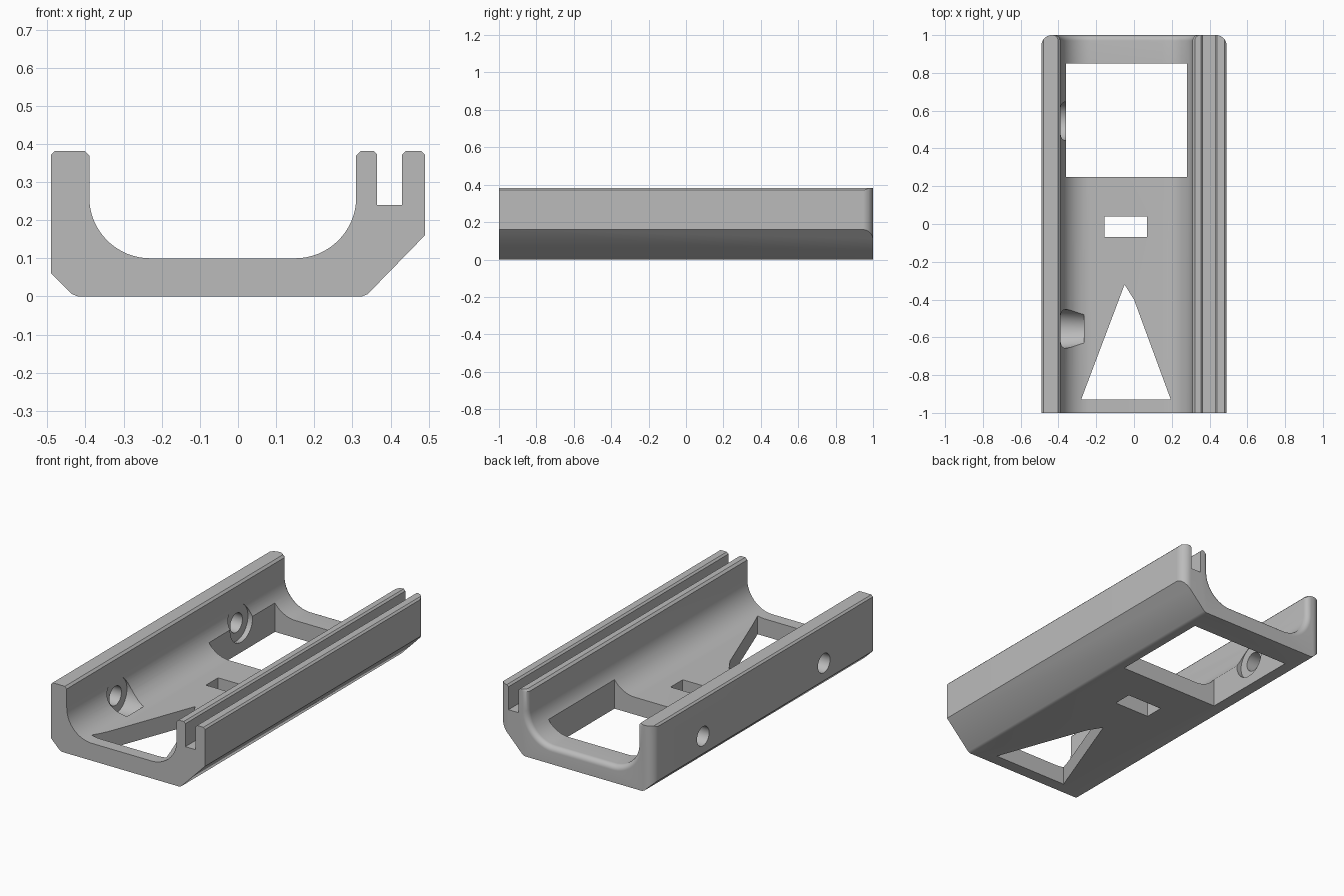
import bpy
from math import sin, cos, pi, radians
from mathutils import Matrix

cube = bpy.data.objects.get("Cube")
if cube:
    bpy.data.objects.remove(cube, do_unlink=True)

import bmesh


def loft(name, rings):
    """Closed solid through a series of matching point rings."""
    bm = bmesh.new()
    loops = [[bm.verts.new(p) for p in ring] for ring in rings]
    for a, b in zip(loops, loops[1:]):
        for i in range(len(a)):
            j = (i + 1) % len(a)
            bm.faces.new((a[i], a[j], b[j], b[i]))
    bm.faces.new(loops[0])
    bm.faces.new(loops[-1])
    bmesh.ops.recalc_face_normals(bm, faces=bm.faces)
    mesh = bpy.data.meshes.new(name)
    bm.to_mesh(mesh)
    bm.free()
    obj = bpy.data.objects.new(name, mesh)
    bpy.context.collection.objects.link(obj)
    return obj


def plan_prism(name, pts, z0, z1):
    return loft(name, [[(x, y, z) for x, y in pts] for z in (z0, z1)])


def arc(cx, cy, r, a0, a1, n=16):
    return [(cx + r * cos(radians(a0 + (a1 - a0) * i / n)),
             cy + r * sin(radians(a0 + (a1 - a0) * i / n))) for i in range(n + 1)]


def cone(name, x0, x1, r0, r1, y, z, n=40):
    ring = [2 * pi * i / n for i in range(n)]
    return loft(name, [[(x, y + r * cos(a), z + r * sin(a)) for a in ring]
                       for x, r in ((x0, r0), (x1, r1))])


def channel_profile(d):
    """Cradle section, grown outwards by d."""
    left, right, flare = -0.39 - d, 0.31 + d, 0.02
    return ([(left - flare, 0.5), (left - flare, 0.39), (left, 0.37)]
            + arc(-0.23, 0.26, 0.16 + d, 180, 270)
            + arc(0.15, 0.26, 0.16 + d, 270, 360)
            + [(right, 0.37), (right + flare, 0.39), (right + flare, 0.5)])


# Outer block with the narrow side groove and chamfered lower edges
c, top = 0.01, 0.382
section = [(-0.435, 0.006), (-0.42, 0), (0.325, 0), (0.34, 0.006),
           (0.49, 0.16), (0.49, top - c), (0.49 - c, top),
           (0.43 + c, top), (0.43, top - c), (0.43, 0.24),
           (0.365, 0.24), (0.365, top - c), (0.365 - c, top),
           (-0.49 + c, top), (-0.49, top - c), (-0.49, 0.06)]
body = loft("cradle_body", [[(x, y, z) for x, z in section] for y in (-1, 1.05)])

# Rounded rear corners
w, r = 0.4902, 0.055
plan = ([(-w, -1.1), (w, -1.1)] + arc(w - r, 1 - r, r, 0, 90, 10)
        + arc(r - w, 1 - r, r, 90, 180, 10))
rounding = plan_prism("corner_rounding", plan, -0.1, 0.6)

# Cradle channel with a rounded rear lip
lip = 0.03
stations = [(-1.1, 0)]
for i in range(9):
    a = pi / 2 * i / 8
    stations.append((1 - lip + lip * sin(a), lip * (1 - cos(a))))
stations.append((1.1, lip))
channel = loft("channel_cutter", [[(x, y, z) for x, z in channel_profile(d)]
                                  for y, d in stations])

# Plain floor windows: wide rear, small centre, tapered front
windows = [
    plan_prism("rear_window_cutter",
               [(-0.36, 0.25), (0.28, 0.25), (0.28, 0.85), (-0.36, 0.85)], -0.1, 0.32),
    plan_prism("centre_window_cutter",
               [(-0.155, -0.07), (0.07, -0.07), (0.07, 0.04), (-0.155, 0.04)], -0.1, 0.32),
    plan_prism("front_window_cutter",
               [(-0.28, -0.93), (0.195, -0.93), (0, -0.40), (-0.05, -0.32),
                (-0.11, -0.48)], -0.1, 0.32),
]

# Screw holes with recessed seats in the side wall
screws = []
for y in (-0.555, 0.545):
    screws.append(cone("screw_hole_cutter", -0.6, -0.3, 0.055, 0.055, y, 0.16))
    screws.append(cone("screw_seat_cutter", -0.392, -0.265, 0.105, 0.094, y, 0.16))

bpy.context.view_layer.objects.active = body
for cutter in [rounding, channel] + windows + screws:
    cutter.hide_render = True
    mod = body.modifiers.new(cutter.name, "BOOLEAN")
    mod.operation = "INTERSECT" if cutter is rounding else "DIFFERENCE"
    mod.solver = "EXACT"
    mod.object = cutter
    bpy.ops.object.modifier_apply(modifier=mod.name)
    bpy.data.objects.remove(cutter, do_unlink=True)

# Single grey finish
grey = bpy.data.materials.new("plain_grey")
grey.use_nodes = True
colour = (0.5, 0.5, 0.5, 1)
grey.diffuse_color = colour
grey.node_tree.nodes["Principled BSDF"].inputs["Base Color"].default_value = colour
body.data.materials.clear()
body.data.materials.append(grey)

# Smooth curved surfaces, keep crisp edges
for o in bpy.context.selected_objects:
    o.select_set(False)
body.select_set(True)
bpy.ops.object.shade_smooth_by_angle(angle=radians(30))
